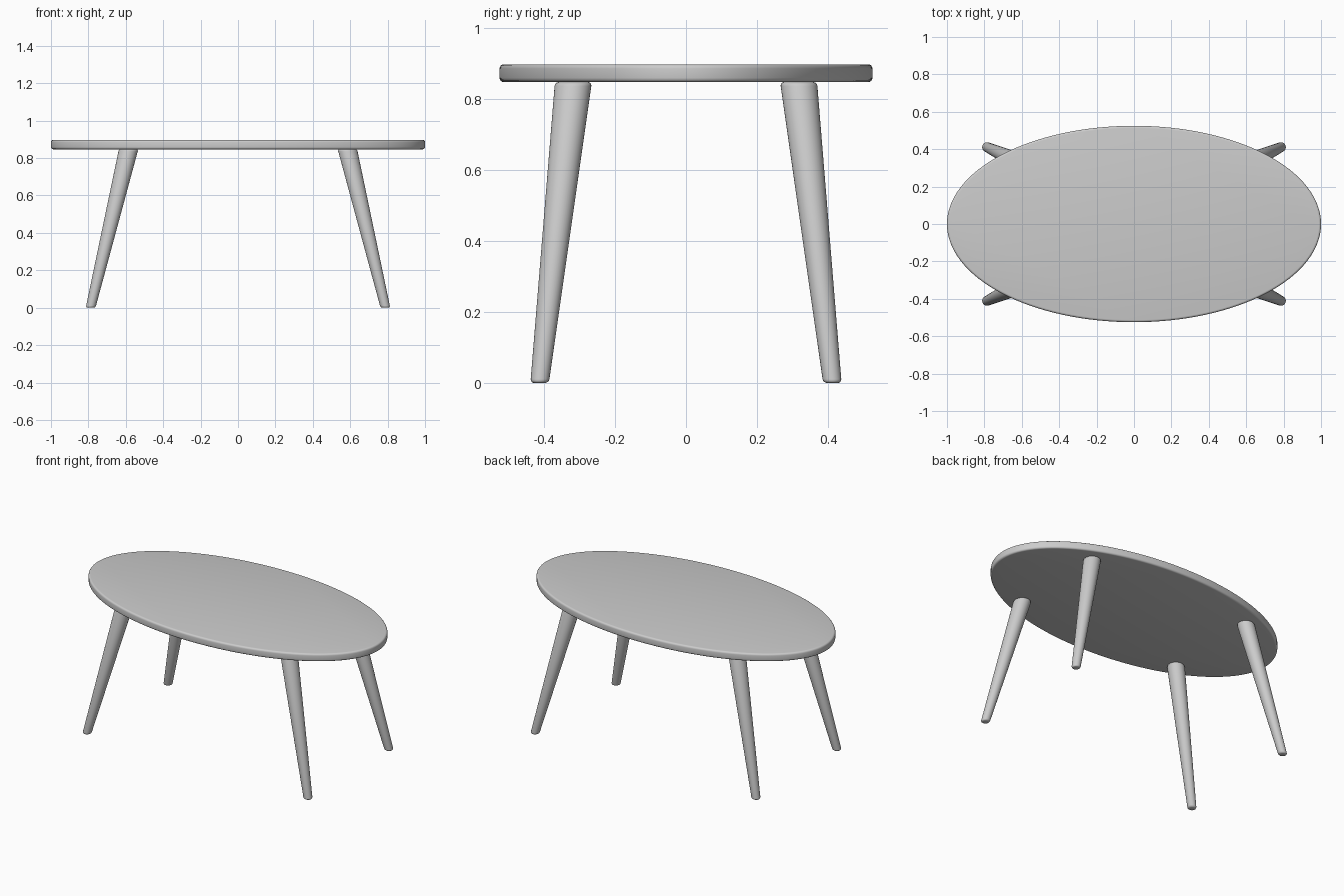
import bpy, bmesh, math
from mathutils import Vector

if "Cube" in bpy.data.objects:
    bpy.data.objects.remove(bpy.data.objects["Cube"])


def lofted(name, rings, segs):
    """Closed solid through horizontal ellipses: (centre x, y, z, radius x, radius y)."""
    bm = bmesh.new()
    loops = []
    for cx, cy, z, rx, ry in rings:
        loops.append([bm.verts.new((cx + rx * math.cos(a), cy + ry * math.sin(a), z))
                      for a in (2 * math.pi * i / segs for i in range(segs))])
    for low, high in zip(loops, loops[1:]):
        for i in range(segs):
            j = (i + 1) % segs
            bm.faces.new((low[i], low[j], high[j], high[i]))
    bm.faces.new(loops[0][::-1])
    bm.faces.new(loops[-1])
    me = bpy.data.meshes.new(name)
    bm.to_mesh(me)
    bm.free()
    ob = bpy.data.objects.new(name, me)
    bpy.context.collection.objects.link(ob)
    bpy.ops.object.select_all(action='DESELECT')
    bpy.context.view_layer.objects.active = ob
    ob.select_set(True)
    bpy.ops.object.shade_smooth_by_angle(angle=math.radians(35))
    return ob


def rounding(radius, steps=4):
    """Quarter-round offsets as (inset, height), from end face to side."""
    return [(radius * (1 - math.sin(a)), radius * (1 - math.cos(a)))
            for a in (math.pi / 2 * i / steps for i in range(steps + 1))]


# Oval top with rounded rim
Z0, Z1 = 0.847, 0.897
rim = rounding(0.012)
rings = [(0, 0, Z0 + h, 1 - d, 0.525 - d) for d, h in rim]
rings += [(0, 0, Z1 - h, 1 - d, 0.525 - d) for d, h in reversed(rim)]
lofted("table_top", rings, 128)

# Splayed tapered legs with horizontal, softened ends
foot, head = Vector((0.788, 0.412)), Vector((0.585, 0.317))
end = rounding(0.011)
sections = [(d, h) for d, h in end] + [(d, Z0 - h) for d, h in reversed(end)]
for side, sx in (("left", -1), ("right", 1)):
    for depth, sy in (("front", -1), ("back", 1)):
        rings = []
        for inset, z in sections:
            t = z / Z0
            c = foot.lerp(head, t)
            r = 0.026 + 0.026 * t - inset
            rings.append((sx * c.x, sy * c.y, z, r, r))
        lofted(f"{depth}_{side}_leg", rings, 40)
